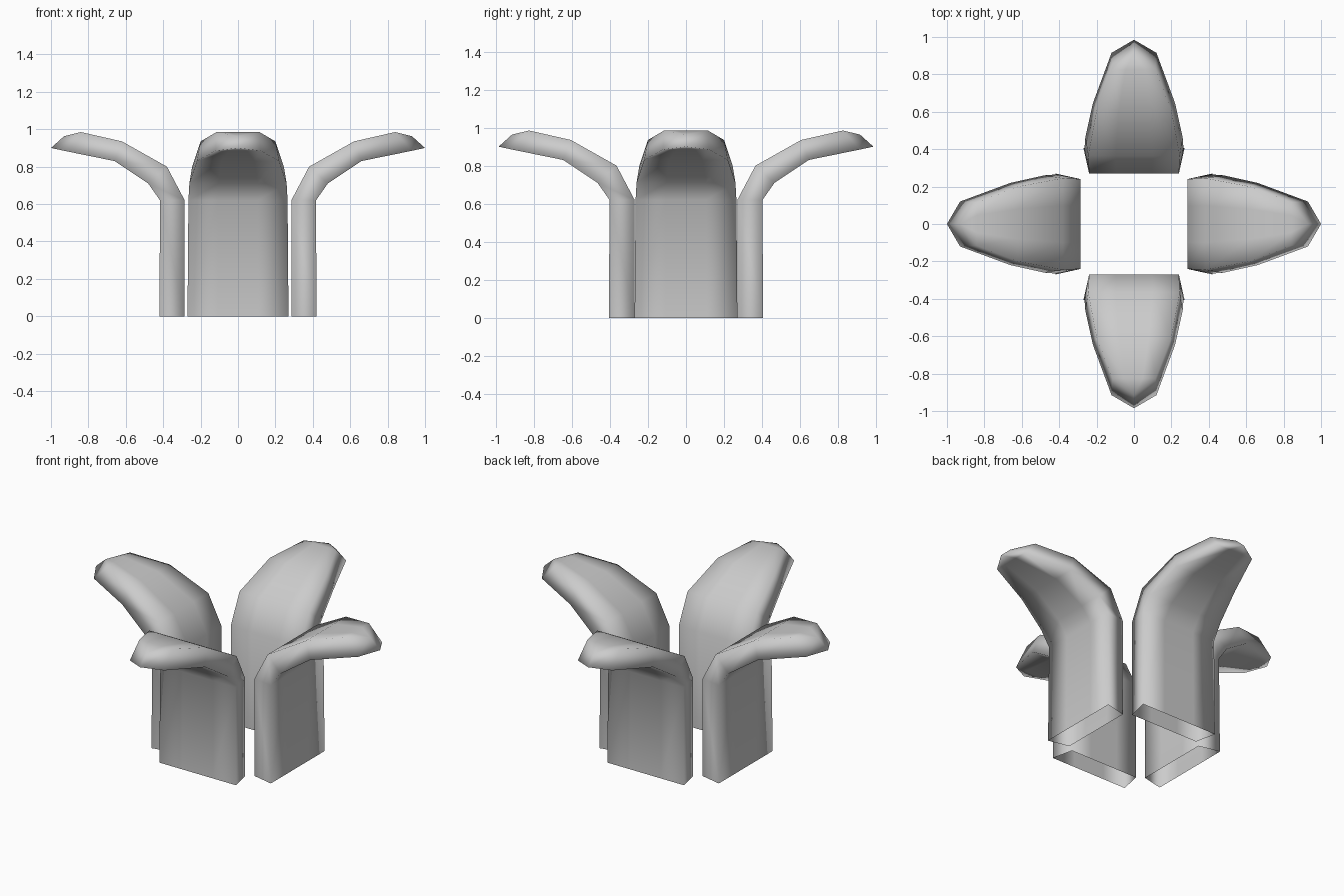
import bpy
import bmesh
import math

cube = bpy.data.objects.get("Cube")
if cube:
    bpy.data.objects.remove(cube)

# One plain colour for every petal
grey = bpy.data.materials.new("soft_grey")
grey.use_nodes = True
colour = (0.6, 0.6, 0.6, 1)
grey.diffuse_color = colour
grey.node_tree.nodes["Principled BSDF"].inputs["Base Color"].default_value = colour

# Stations as (distance from centre, height, half width), foot to tip
OUTER = [(0.42, 0, 0.27), (0.417, 0.62, 0.265), (0.48, 0.71, 0.26),
         (0.66, 0.83, 0.22), (0.93, 0.885, 0.12)]
INNER = [(0.285, 0, 0.24), (0.285, 0.62, 0.24), (0.38, 0.8, 0.245),
         (0.62, 0.935, 0.2), (0.84, 0.985, 0.115)]
OUTER_TIP = (1.0, 0, 0.9)
INNER_TIP = (0.93, 0, 0.963)
COLUMNS = (-1, -0.4, 0, 0.4, 1)


def petal(name, angle, shift):
    """Thick curling petal, hollow and open at the foot."""
    bm = bmesh.new()

    def sheet(stations, tip):
        rows = [[bm.verts.new((r + shift, c * w, z)) for c in COLUMNS]
                for r, z, w in stations]
        for low, high in zip(rows, rows[1:]):
            for i in range(len(COLUMNS) - 1):
                bm.faces.new((low[i], low[i + 1], high[i + 1], high[i]))
        point = bm.verts.new((tip[0] + shift, tip[1], tip[2]))
        for a, b in zip(rows[-1], rows[-1][1:]):
            bm.faces.new((a, b, point))
        # Rim runs up one side, over the tip and down the other
        return [r[0] for r in rows] + [point] + [r[-1] for r in reversed(rows)]

    rim_out = sheet(OUTER, OUTER_TIP)
    rim_in = sheet(INNER, INNER_TIP)
    for i in range(len(rim_out) - 1):
        bm.faces.new((rim_out[i], rim_out[i + 1], rim_in[i + 1], rim_in[i]))

    bmesh.ops.recalc_face_normals(bm, faces=bm.faces)
    for face in bm.faces:
        face.smooth = True
    mesh = bpy.data.meshes.new(name)
    bm.to_mesh(mesh)
    bm.free()
    mesh.materials.append(grey)
    obj = bpy.data.objects.new(name, mesh)
    obj.rotation_euler.z = angle
    bpy.context.collection.objects.link(obj)


# Four petals around an empty centre; front and back sit slightly closer in
for k, side in enumerate(("left", "back", "right", "front")):
    petal(side + "_petal", k * math.pi / 2, -0.015 * (k % 2))
